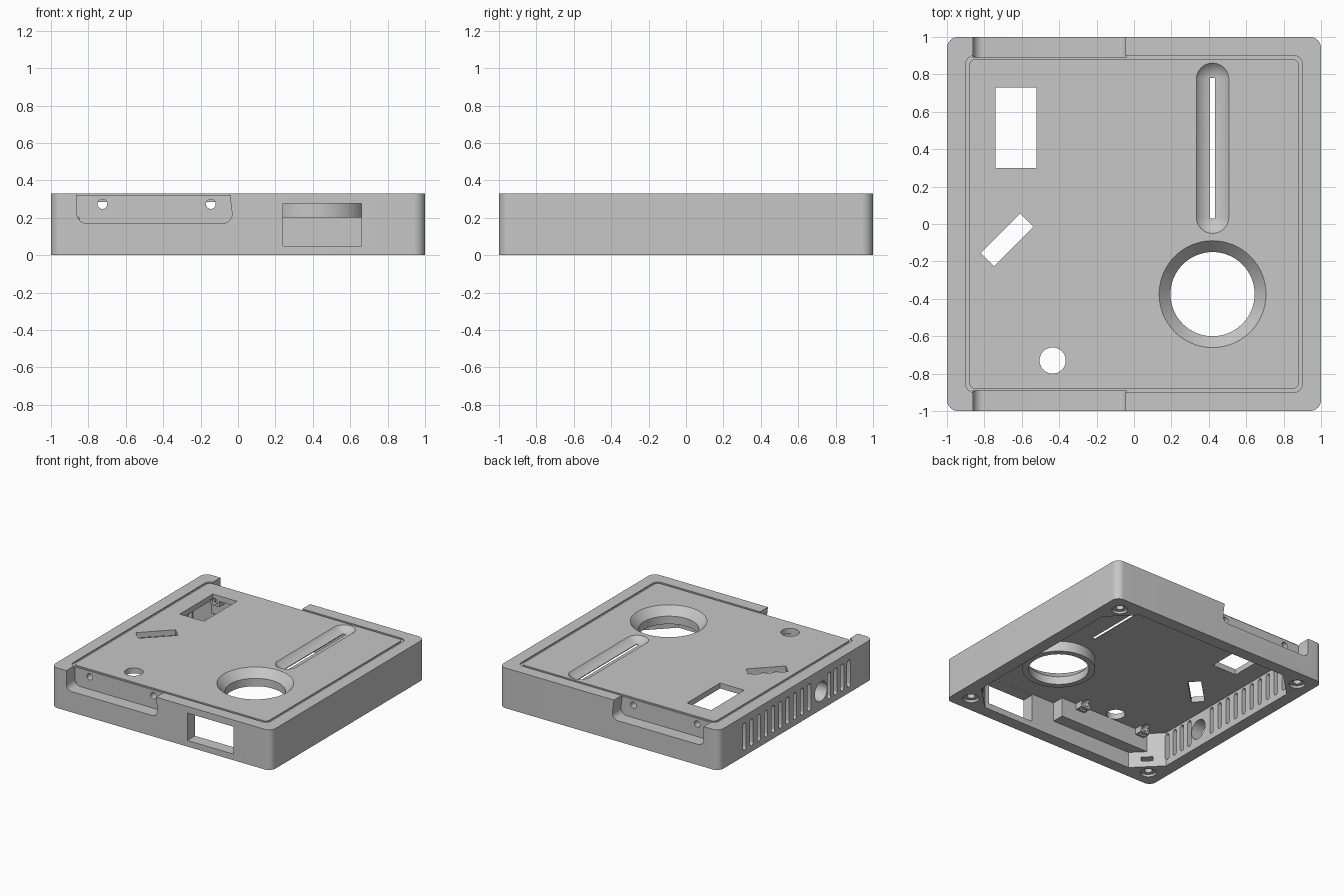
import bpy, bmesh, math
from mathutils import Vector, Matrix

if "Cube" in bpy.data.objects:
    bpy.data.objects.remove(bpy.data.objects["Cube"], do_unlink=True)

HEIGHT, CEILING, WALL = 0.33, 0.285, 0.9

grey = bpy.data.materials.new("light_grey")
grey.use_nodes = True
grey.diffuse_color = (0.57, 0.57, 0.57, 1)
grey.node_tree.nodes["Principled BSDF"].inputs["Base Color"].default_value = grey.diffuse_color


def make_object(name, bm):
    bmesh.ops.recalc_face_normals(bm, faces=bm.faces)
    mesh = bpy.data.meshes.new(name)
    bm.to_mesh(mesh)
    bm.free()
    mesh.materials.append(grey)
    obj = bpy.data.objects.new(name, mesh)
    bpy.context.collection.objects.link(obj)
    return obj


def prism(name, outline, axis, lo, hi):
    """Extrude a 2D outline along an axis."""
    place = {"x": lambda u, v, h: (h, u, v),
             "y": lambda u, v, h: (u, h, v),
             "z": lambda u, v, h: (u, v, h)}[axis]
    bm = bmesh.new()
    low, high = [[bm.verts.new(place(u, v, h)) for u, v in outline] for h in (lo, hi)]
    bm.faces.new(low)
    bm.faces.new(high)
    for i in range(len(low)):
        bm.faces.new((low[i - 1], low[i], high[i], high[i - 1]))
    return make_object(name, bm)


def rect(u0, u1, v0, v1):
    return [(u0, v0), (u1, v0), (u1, v1), (u0, v1)]


def circle(u, v, r, n=32):
    return [(u + r * math.cos(math.tau * i / n), v + r * math.sin(math.tau * i / n))
            for i in range(n)]


def rounded(points, radii, n=8):
    """Fillet each corner of a polygon; zero keeps it sharp."""
    out = []
    for i, (p, r) in enumerate(zip(points, radii)):
        p = Vector(p)
        if r == 0:
            out.append(p)
            continue
        a = (Vector(points[i - 1]) - p).normalized()
        b = (Vector(points[(i + 1) % len(points)]) - p).normalized()
        half = a.angle(b) / 2
        c = p + (a + b).normalized() * r / math.sin(half)
        va, vb = [p + d * r / math.tan(half) - c for d in (a, b)]
        out += [c + va.lerp(vb, k / n).normalized() * r for k in range(n + 1)]
    return out


def rounded_square(s, r):
    return rounded(rect(-s, s, -s, s), [r] * 4)


def combine(target, tool, operation):
    mod = target.modifiers.new("cut", "BOOLEAN")
    mod.operation, mod.object, mod.solver = operation, tool, "EXACT"
    bpy.context.view_layer.objects.active = target
    bpy.ops.object.modifier_apply(modifier=mod.name)
    bpy.data.objects.remove(tool, do_unlink=True)


def add(tool):
    combine(body, tool, "UNION")


def cut(tool):
    combine(body, tool, "DIFFERENCE")


# Outer block, hollowed from below with chamfered corner posts
body = prism("enclosure_body", rounded_square(1, 0.06), "z", 0, HEIGHT)
corner = 0.7
octagon = [(WALL, -corner), (WALL, corner), (corner, WALL), (-corner, WALL),
           (-WALL, corner), (-WALL, -corner), (-corner, -WALL), (corner, -WALL)]
cut(prism("cavity", octagon, "z", -0.1, CEILING))

# Shallow groove around the top plate
groove = prism("groove", rounded_square(0.9, 0.045), "z", HEIGHT - 0.01, HEIGHT + 0.05)
combine(groove, prism("groove_core", rounded_square(0.88, 0.03), "z", 0, 1), "DIFFERENCE")
cut(groove)

# Side recesses, inner bosses and screw brackets on the front and back walls
recess = rounded([(-0.86, 0.4), (-0.86, 0.17), (-0.025, 0.17), (-0.045, HEIGHT), (-0.045, 0.4)],
                 [0, 0.05, 0.05, 0, 0])
screws = (-0.725, -0.145)
for side in (-1, 1):
    add(prism("boss", rect(-0.95, 0.03, 0.13, 0.3), "y", side * 0.8, side * 0.95))
    for x in screws:
        add(prism("bracket", rect(x - 0.04, x + 0.04, 0.235, 0.3), "y", side * 0.735, side * 0.82))
    cut(prism("recess", recess, "y", side * 0.89, side * 1.1))
    for x in screws:
        cut(prism("screw_hole", circle(x, 0.273, 0.026, 24), "y", side * 0.7, side * 1.1))
        cut(prism("nut_slot", rect(x - 0.028, x + 0.028, 0.2, 0.28), "y", side * 0.76, side * 0.785))

# Round well with a conical mouth
wx, wy = 0.42, -0.375
add(prism("well", circle(wx, wy, 0.272, 64), "z", 0.2, 0.3))
cut(prism("well_bore", circle(wx, wy, 0.225, 64), "z", 0.1, 0.5))
cone = bmesh.new()
bmesh.ops.create_cone(cone, cap_ends=True, segments=64, radius1=0.225, radius2=0.295,
                      depth=0.075, matrix=Matrix.Translation((wx, wy, 0.3025)))
cut(make_object("well_mouth", cone))

# Rounded finger trough with a slit along its middle
trough = bmesh.new()
bmesh.ops.create_uvsphere(trough, u_segments=64, v_segments=33, radius=0.115,
                          matrix=Matrix.Rotation(math.pi / 2, 4, "X"))
for v in trough.verts:
    v.co += Vector((0.42, 0.405 + math.copysign(0.368, v.co.y), HEIGHT + 0.075))
cut(make_object("trough", trough))
cut(prism("slit", rect(0.407, 0.432, 0.03, 0.78), "z", 0.2, 0.5))

# Openings in the top plate
cut(prism("display_opening", rect(-0.74, -0.52, 0.3, 0.73), "z", 0.1, 0.5))
cut(prism("button_hole", circle(-0.435, -0.73, 0.07), "z", 0.1, 0.5))
along, across = Vector((1, 1)).normalized() * 0.15, Vector((-1, 1)).normalized() * 0.05
middle = Vector((-0.678, -0.085))
cut(prism("angled_slot", [middle - along - across, middle + along - across,
                          middle + along + across, middle - along + across], "z", 0.1, 0.5))

# Front window
cut(prism("window", rect(0.24, 0.66, 0.05, 0.275), "y", -1.1, -0.85))

# Vents and cable hole in the slotted wall
vents = [0.67 - 0.0935 * i for i in range(10)] + [-0.43 - 0.085 * i for i in range(4)]
for y in vents:
    slot = rounded(rect(y - 0.02, y + 0.02, 0.05, 0.27), [0.019] * 4, 4)
    cut(prism("vent", slot, "x", -1.1, -0.85))
cut(prism("cable_hole", circle(-0.325, 0.15, 0.08), "x", -1.1, -0.85))

# Screw bores and nut traps in the corner posts
for sx in (-1, 1):
    for sy in (-1, 1):
        centre = Vector((sx, sy)) * 0.865
        cut(prism("counterbore", circle(*centre, 0.06), "z", -0.1, 0.02))
        cut(prism("post_bore", circle(*centre, 0.03, 24), "z", -0.1, 0.2))
        inward = -Vector((sx, sy)).normalized()
        sideways = Vector((-inward.y, inward.x)) * 0.045
        a, b = centre - inward * 0.045, centre + inward * 0.2
        cut(prism("nut_trap", [a - sideways, b - sideways, b + sideways, a + sideways],
                  "z", 0.05, 0.085))

# Smooth the curved surfaces, keep the edges crisp
bpy.ops.object.select_all(action="DESELECT")
body.select_set(True)
bpy.context.view_layer.objects.active = body
bpy.ops.object.shade_smooth_by_angle(angle=math.radians(30))
